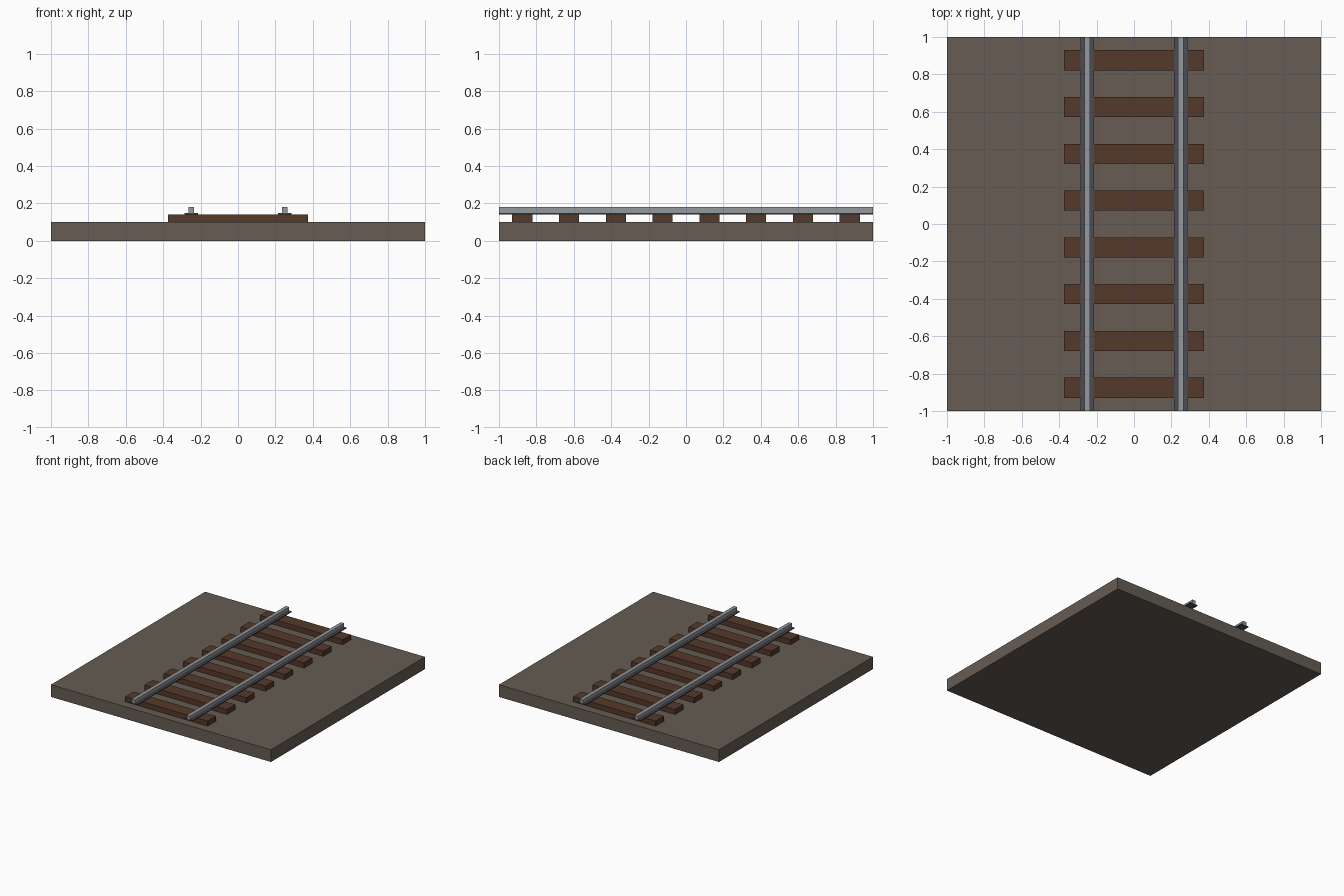
import bpy

cube = bpy.data.objects.get("Cube")
if cube:
    bpy.data.objects.remove(cube, do_unlink=True)


def material(name, rgb):
    mat = bpy.data.materials.new(name)
    mat.use_nodes = True
    colour = (*rgb, 1)
    mat.diffuse_color = colour
    mat.node_tree.nodes["Principled BSDF"].inputs["Base Color"].default_value = colour
    return mat


def box(name, mat, x, y, z):
    """Box spanning the given (low, high) range on each axis."""
    spans = (x, y, z)
    bpy.ops.mesh.primitive_cube_add(size=1, location=[(a + b) / 2 for a, b in spans])
    obj = bpy.context.object
    obj.name = name
    obj.scale = [b - a for a, b in spans]
    bpy.ops.object.transform_apply(location=False, rotation=False, scale=True)
    obj.data.materials.append(mat)
    return obj


gravel = material("gravel brown", (0.133, 0.107, 0.087))
wood = material("sleeper wood", (0.091, 0.041, 0.024))
dark_steel = material("dark steel", (0.07, 0.075, 0.09))
bright_steel = material("bright steel", (0.30, 0.32, 0.34))

GROUND_TOP, SLEEPER_TOP, FOOT_TOP, RAIL_TOP = 0.1, 0.142, 0.15, 0.18

# Ground slab
box("ground", gravel, (-1, 1), (-1, 1), (0, GROUND_TOP))

# Evenly spaced sleepers
for i in range(8):
    y = -0.875 + 0.25 * i
    box(f"sleeper_{i + 1}", wood, (-0.375, 0.375), (y - 0.054, y + 0.054),
        (GROUND_TOP, SLEEPER_TOP))

# Rails: wide dark foot with a narrow bright head
for side, x in (("left", 0.25), ("right", -0.25)):
    box(f"{side}_rail_foot", dark_steel, (x - 0.035, x + 0.035), (-1, 1),
        (SLEEPER_TOP, FOOT_TOP))
    box(f"{side}_rail_head", bright_steel, (x - 0.015, x + 0.015), (-1, 1),
        (FOOT_TOP, RAIL_TOP))
